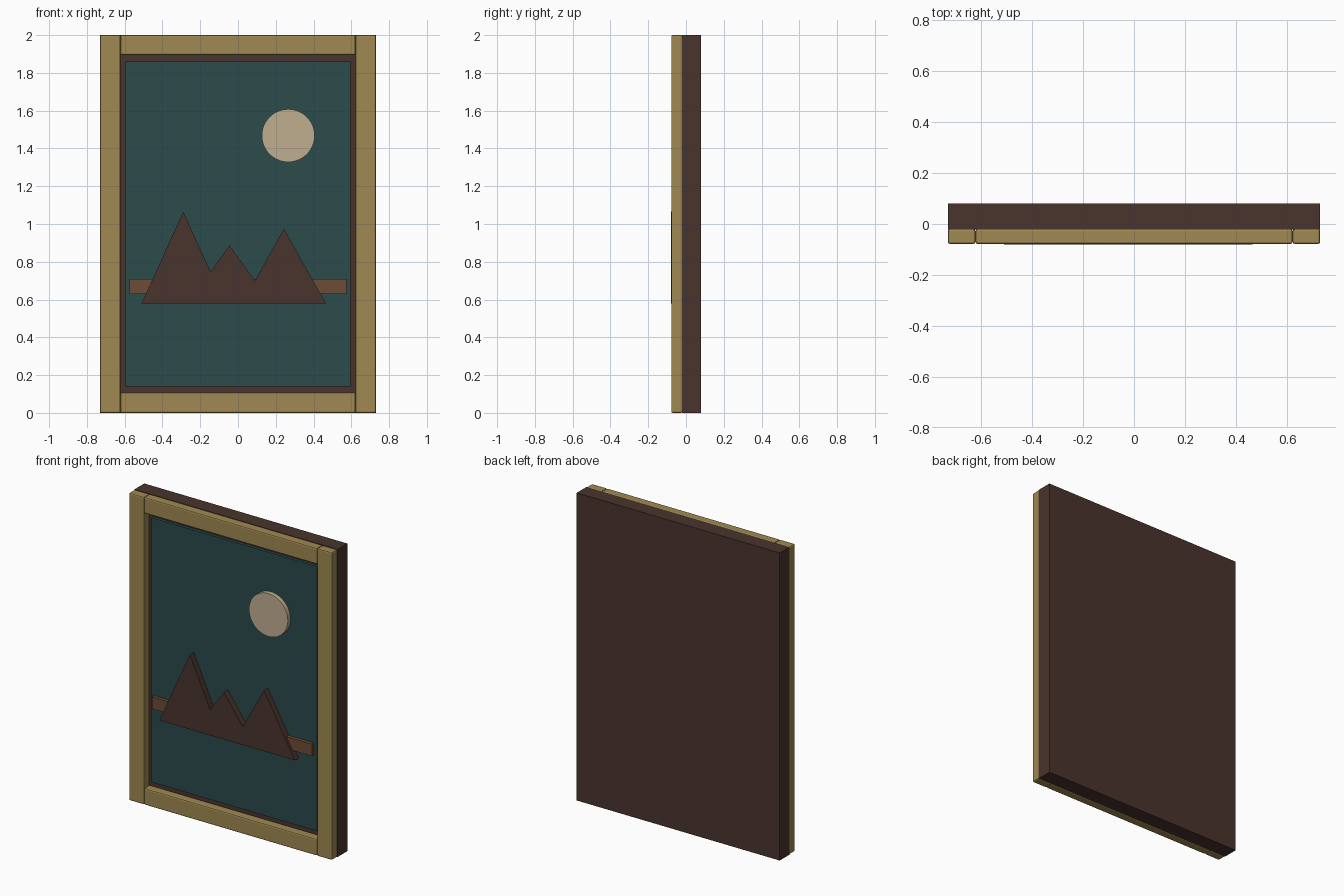
import bpy, bmesh
from math import radians, cos, sin, tau

if "Cube" in bpy.data.objects:
    bpy.data.objects.remove(bpy.data.objects["Cube"])


def material(name, rgb):
    m = bpy.data.materials.new(name)
    m.diffuse_color = (*rgb, 1)
    m.use_nodes = True
    m.node_tree.nodes["Principled BSDF"].inputs["Base Color"].default_value = m.diffuse_color
    return m


WALNUT = material("dark_walnut", (0.067, 0.034, 0.026))
GOLD = material("pale_wood", (0.35, 0.25, 0.085))
TEAL = material("teal", (0.025, 0.069, 0.07))
CREAM = material("cream", (0.53, 0.43, 0.28))
RUST = material("rust_brown", (0.155, 0.072, 0.04))


def plate(name, outline, y_front, y_back, mat, bevel=0):
    """Extrude an (x, z) outline from y_front to y_back."""
    bm = bmesh.new()
    face = bm.faces.new([bm.verts.new((x, y_front, z)) for x, z in outline])
    ext = bmesh.ops.extrude_face_region(bm, geom=[face])
    verts = [v for v in ext["geom"] if isinstance(v, bmesh.types.BMVert)]
    bmesh.ops.translate(bm, verts=verts, vec=(0, y_back - y_front, 0))
    bmesh.ops.recalc_face_normals(bm, faces=bm.faces)
    me = bpy.data.meshes.new(name)
    bm.to_mesh(me)
    bm.free()
    me.materials.append(mat)
    ob = bpy.data.objects.new(name, me)
    bpy.context.collection.objects.link(ob)
    if bevel:
        mod = ob.modifiers.new("soft_edges", "BEVEL")
        mod.width = bevel
        mod.segments = 2
    return ob


def rect(x0, x1, z0, z1):
    return [(x0, z0), (x1, z0), (x1, z1), (x0, z1)]


# Backing board and picture panel
plate("backing_board", rect(-0.73, 0.73, 0, 2), -0.021, 0.08, WALNUT)
plate("picture_panel", rect(-0.595, 0.595, 0.14, 1.86), -0.04, -0.015, TEAL)

# Frame: two full-height stiles with rails between them
for side, s in (("left", -1), ("right", 1)):
    xs = sorted((s * 0.622, s * 0.73))
    plate(side + "_stile", rect(*xs, 0, 2), -0.078, -0.02, GOLD, 0.008)
for end, z0, z1 in (("bottom", 0, 0.108), ("top", 1.895, 2)):
    plate(end + "_rail", rect(-0.622, 0.622, z0, z1), -0.078, -0.02, GOLD, 0.008)

# Relief picture: horizon band, mountains and moon
plate("horizon_band", rect(-0.575, 0.575, 0.63, 0.708), -0.062, -0.035, RUST)
plate("mountains", [(-0.51, 0.58), (0.465, 0.58), (0.243, 0.975), (0.09, 0.70),
                    (-0.045, 0.887), (-0.145, 0.747), (-0.29, 1.065)],
      -0.08, -0.035, WALNUT)
disc = [(0.266 + 0.14 * cos(tau * i / 48), 1.468 + 0.14 * sin(tau * i / 48))
        for i in range(48)]
moon = plate("moon_disc", disc, -0.068, -0.035, CREAM)

# Smooth the moon's rim only
bpy.context.view_layer.objects.active = moon
moon.select_set(True)
bpy.ops.object.shade_smooth_by_angle(angle=radians(30))
